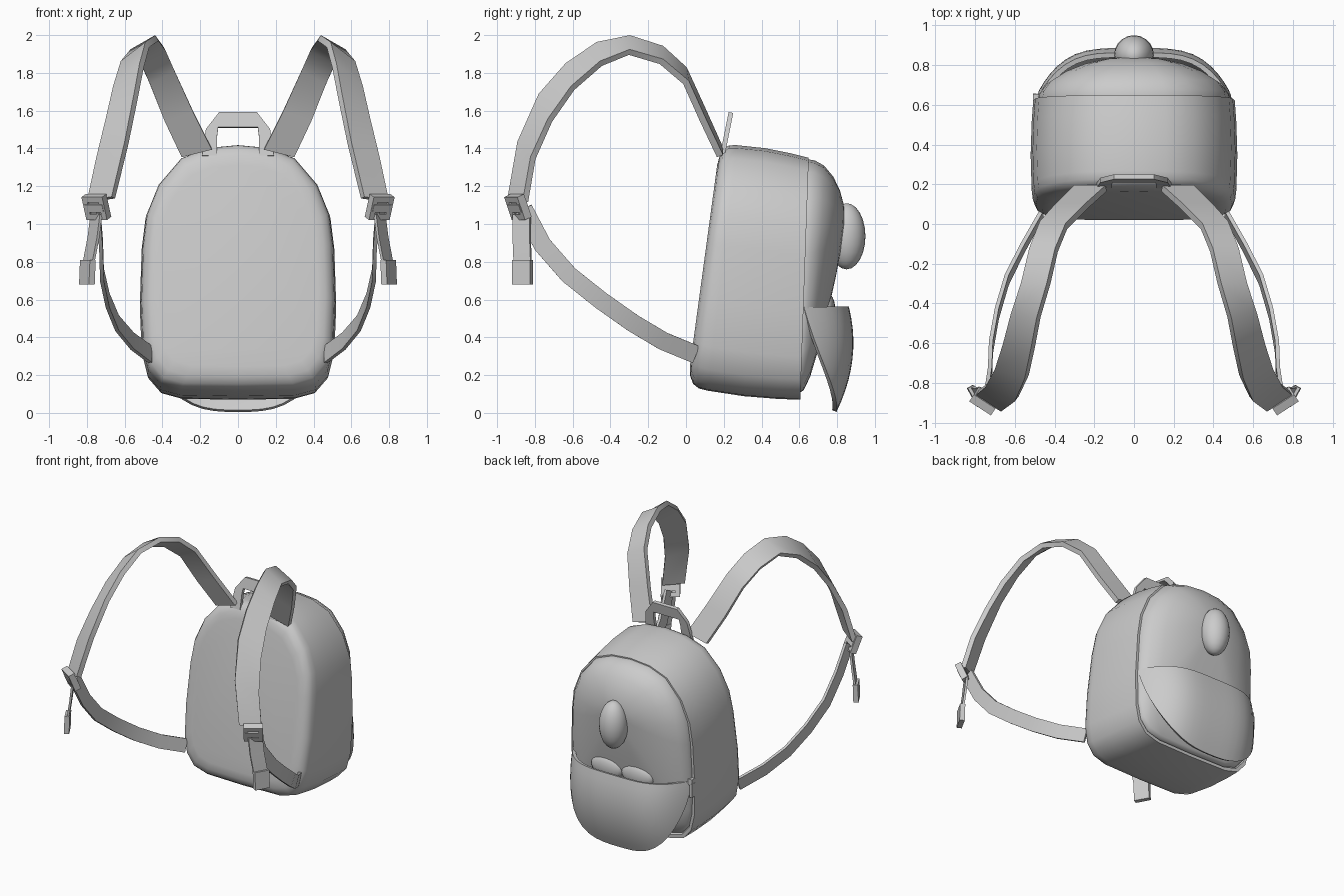
import bpy, bmesh, math
from mathutils import Vector, Matrix

if "Cube" in bpy.data.objects:
    bpy.data.objects.remove(bpy.data.objects["Cube"], do_unlink=True)

GREY = (0.6, 0.6, 0.6, 1)
mat = bpy.data.materials.new("plain grey fabric")
mat.use_nodes = True
mat.diffuse_color = GREY
mat.node_tree.nodes["Principled BSDF"].inputs["Base Color"].default_value = GREY


def finish(name, bm, angle=40, thickness=0, offset=0):
    bmesh.ops.recalc_face_normals(bm, faces=bm.faces)
    mesh = bpy.data.meshes.new(name)
    bm.to_mesh(mesh)
    bm.free()
    ob = bpy.data.objects.new(name, mesh)
    bpy.context.collection.objects.link(ob)
    mesh.materials.append(mat)
    bpy.ops.object.select_all(action='DESELECT')
    ob.select_set(True)
    bpy.context.view_layer.objects.active = ob
    if thickness:
        mod = ob.modifiers.new("thickness", 'SOLIDIFY')
        mod.thickness = thickness
        mod.offset = offset
        bpy.ops.object.modifier_apply(modifier=mod.name)
    bpy.ops.object.shade_smooth_by_angle(angle=math.radians(angle))
    return ob


def grid(rows, closed=False):
    """Skin rows of points with quads; closed rows also get end caps."""
    bm = bmesh.new()
    rows = [[bm.verts.new(p) for p in row] for row in rows]
    n = len(rows[0])
    for a, b in zip(rows, rows[1:]):
        for i in range(n if closed else n - 1):
            j = (i + 1) % n
            bm.faces.new((a[i], a[j], b[j], b[i]))
    if closed:
        bm.faces.new(rows[0])
        bm.faces.new(rows[-1])
    return bm


def ellipsoid(name, centre, radii):
    bm = bmesh.new()
    bmesh.ops.create_uvsphere(bm, u_segments=20, v_segments=12, radius=1)
    bm.transform(Matrix.Translation(centre) @ Matrix.Diagonal((*radii, 1)))
    return finish(name, bm, 60)


def box(bm, size, frame):
    m = frame @ Matrix.Diagonal((*size, 1))
    bmesh.ops.create_cube(bm, size=1, matrix=m)


# Outline of the bag seen from the front
half = [(0, .13), (.3, .135), (.41, .165), (.475, .24), (.505, .36), (.515, .6),
        (.505, .9), (.485, 1.06), (.42, 1.22), (.3, 1.36), (.16, 1.415), (0, 1.43)]
outline = half + [(-x, z) for x, z in half[-2:0:-1]]


def front_y(z):
    return .02 + .135 * (z - .22)


def back_y(z):
    return .6 + .035 * z


# Main shell, leaning and dropping slightly towards the back
rows = []
for s, t in [(.82, -.005), (.9, .01), (.96, .045), (.99, .1), (1, .18), (1.01, .5),
             (1, .8), (.985, 1), (.95, 1), (.945, .96)]:
    row = []
    for x, z in outline:
        z = .78 + (z - .78) * s
        y = front_y(z) * (1 - t) + back_y(z) * t
        row.append((x * s, y, z - .07 * t))
    rows.append(row)
finish("main_shell", grid(rows, True), 40)

# Rounded rear panel
rows = []
for s, bulge in [(.95, -.03), (.95, 0), (.935, .035), (.86, .085), (.7, .135), (.5, .173),
                 (.3, .195), (.12, .205)]:
    row = []
    for x, z in outline:
        z = 1 + (z - .07 - 1) * s
        row.append((x * s, back_y(z) + bulge * (.5 + .5 * min(z, 1)), z))
    rows.append(row)
finish("rear_panel", grid(rows, True), 50)

# Hanging pocket flap, curved around the rear panel
rows = []
for i in range(25):
    u = math.sin((i / 12 - 1) * math.pi / 2)
    depth = max(.01, math.sqrt(max(0, 1 - abs(u) ** 3)))
    row = []
    for k in range(11):
        d = depth * k / 10
        y = .62 + .23 * (1 - u ** 4) + .14 * d - .205 * d * d
        row.append((.48 * u, y, .56 - .55 * d))
    rows.append(row)
flap_bm = grid(rows)
finish("pocket_flap", flap_bm, 40, .025, 0)

# Nose and teeth
ellipsoid("nose", (0, .85, .935), (.1, .1, .175))
for name, sx in (("left", 1), ("right", -1)):
    ellipsoid(name + "_tooth", (sx * .125, .745, .55), (.13, .045, .085))

# Top carry handle
outer = [(.19, 1.36), (.17, 1.5), (.1, 1.59)]
inner = [(.11, 1.36), (.11, 1.47), (.105, 1.51)]
rows = []
for pts in (outer, inner):
    pts = pts + [(-x, z) for x, z in reversed(pts)]
    rows.append([(x, .2 + .2 * (z - 1.4), z) for x, z in pts])
finish("carry_handle", grid(rows), 30, .025)

# Shoulder strap edges: inner edge and outer edge
shoulder = [((.14, .18, 1.40), (.30, .18, 1.36)), ((.24, .09, 1.60), (.39, .09, 1.55)),
            ((.34, -.01, 1.82), (.47, 0, 1.75)), ((.39, -.13, 1.93), (.52, -.13, 1.86)),
            ((.43, -.3, 1.985), (.56, -.3, 1.91)), ((.48, -.47, 1.95), (.61, -.45, 1.85)),
            ((.51, -.63, 1.84), (.65, -.6, 1.72)), ((.54, -.77, 1.68), (.69, -.72, 1.55)),
            ((.59, -.88, 1.43), (.74, -.81, 1.35)), ((.66, -.93, 1.14), (.79, -.85, 1.12))]
lower_path = [(.465, .05, .31), (.56, -.12, .38), (.64, -.28, .475), (.69, -.45, .595),
              (.72, -.62, .73), (.725, -.76, .89), (.74, -.86, 1.08)]
tail_path = [(.75, -.87, 1.05), (.765, -.87, .93), (.79, -.865, .8), (.80, -.865, .68)]


def strap(name, rows, sx, thickness):
    rows = [[(sx * x, y, z) for x, y, z in row] for row in rows]
    finish(name, grid(rows), 35, thickness)


def lower_rows():
    pts = [Vector(p) for p in lower_path]
    for i, p in enumerate(pts):
        t = pts[min(i + 1, len(pts) - 1)] - pts[max(i - 1, 0)]
        w = Vector((1, 0, 0)).cross(t).normalized() * .048
        yield p - w, p + w


def tail_rows(points, scale=1):
    w = Vector((.025, .045, 0)) * scale
    return [(Vector(p) - w, Vector(p) + w) for p in points]


# Buckle axes follow the end of the shoulder strap
across = Vector((.84, .54, 0)).normalized()
up = Vector((.05, -.4, .9))
up = (up - across * up.dot(across)).normalized()
out = up.cross(across)
frame = Matrix((across, up, out)).transposed().to_4x4()
frame.translation = (.75, -.89, 1.09)

for name, sx in (("left", 1), ("right", -1)):
    strap(name + "_shoulder_strap", shoulder, sx, .035)
    strap(name + "_lower_strap", list(lower_rows()), sx, .02)
    strap(name + "_strap_tail", tail_rows(tail_path), sx, .015)
    strap(name + "_tail_hem", tail_rows([(.795, -.865, .81), (.80, -.865, .68)], 1.05), sx, .035)
    # Buckle: four rails around a sunken bar
    bm = bmesh.new()
    for side in (-1, 1):
        box(bm, (.03, .13, .045), frame @ Matrix.Translation((side * .05, 0, 0)))
        box(bm, (.13, .03, .045), frame @ Matrix.Translation((0, side * .05, 0)))
    box(bm, (.11, .045, .05), frame)
    box(bm, (.1, .1, .02), frame)
    bm.transform(Matrix.Diagonal((sx, 1, 1, 1)))
    finish(name + "_buckle", bm, 30)

# Zip pull
bm = bmesh.new()
box(bm, (.035, .05, .045), Matrix.Translation((-.49, .63, .56)))
box(bm, (.018, .035, .1), Matrix.Translation((-.5, .64, .5)))
finish("zip_pull", bm, 30)
